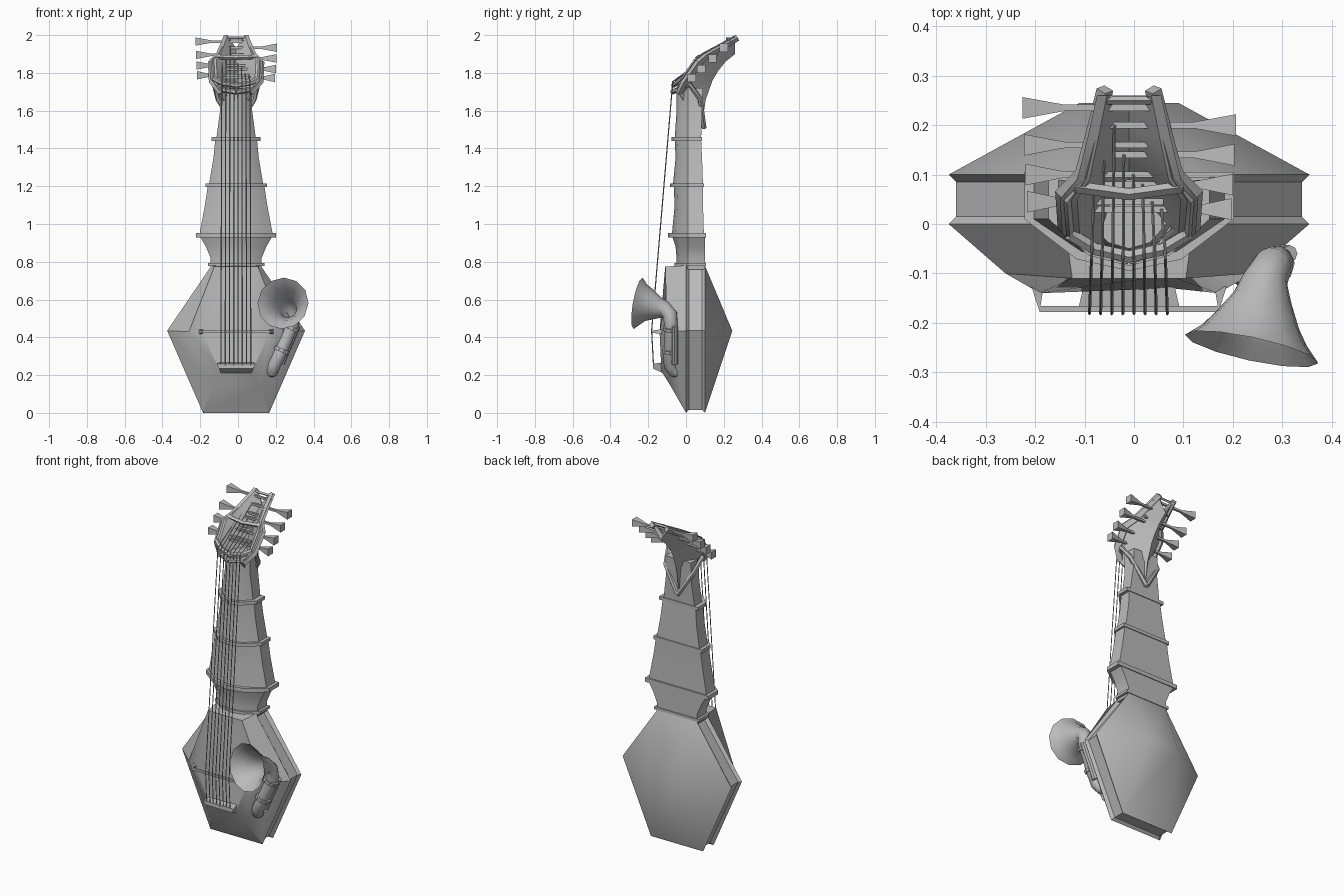
import bpy, bmesh, math
from mathutils import Vector

cube = bpy.data.objects.get("Cube")
if cube:
    bpy.data.objects.remove(cube, do_unlink=True)

CX = -0.01  # centre line of the instrument
parts = []


def material(name, v):
    m = bpy.data.materials.new(name)
    m.use_nodes = True
    m.diffuse_color = (v, v, v, 1)
    m.node_tree.nodes["Principled BSDF"].inputs["Base Color"].default_value = (v, v, v, 1)
    return m


GREY = material("plain grey", 0.5)


def loft(name, rings, caps=(True, True), shift=CX, angle=35):
    """Skin a list of equal-length point rings."""
    bm = bmesh.new()
    rows = [[bm.verts.new((p[0] + shift, p[1], p[2])) for p in r] for r in rings]
    n = len(rows[0])
    for a, b in zip(rows, rows[1:]):
        for i in range(n):
            j = (i + 1) % n
            bm.faces.new((a[i], a[j], b[j], b[i]))
    for use, row in zip(caps, (rows[0], rows[-1])):
        if use:
            bm.faces.new(row)
    bmesh.ops.remove_doubles(bm, verts=bm.verts, dist=0.0005)
    bmesh.ops.recalc_face_normals(bm, faces=bm.faces)
    me = bpy.data.meshes.new(name)
    bm.to_mesh(me)
    bm.free()
    me.materials.append(GREY)
    ob = bpy.data.objects.new(name, me)
    bpy.context.collection.objects.link(ob)
    parts.append((ob, angle))
    return ob


def tube(name, path, radii, sides=8, caps=(True, True), shift=CX, flat=1.0, turn=0.0):
    """Sweep a regular polygon along a path with a radius at each point."""
    pts = [Vector(p) for p in path]
    if not isinstance(radii, (list, tuple)):
        radii = [radii] * len(pts)
    rings, side = [], None
    for i, p in enumerate(pts):
        t = (pts[min(i + 1, len(pts) - 1)] - pts[max(i - 1, 0)]).normalized()
        ref = side or (Vector((0, 0, 1)) if abs(t.z) < 0.8 else Vector((1, 0, 0)))
        side = (ref - t * ref.dot(t)).normalized()
        up = t.cross(side)
        rings.append([p + radii[i] * (side * math.cos(a) + up * math.sin(a) * flat)
                      for a in (turn + 2 * math.pi * k / sides for k in range(sides))])
    return loft(name, rings, caps, shift)


# Body: stacked hexagons from the front plate to the back ridge
def hexagon(top, mid, bottom):
    (tx, ty, tz), (mx, my, mz), (bx, by, bz) = top, mid, bottom
    return [(-tx, ty, tz), (tx, ty, tz), (mx, my, mz), (bx, by, bz), (-bx, by, bz), (-mx, my, mz)]


def rim(y, inset):
    return hexagon((0.13 - inset, y, 0.78 - inset), (0.365 - inset, y, 0.435), (0.175 - inset, y, inset))


loft("body", [
    hexagon((0.08, -0.105, 0.63), (0.18, -0.14, 0.43), (0.085, -0.13, 0.22)),
    hexagon((0.115, -0.11, 0.775), (0.25, -0.1, 0.43), (0.125, -0.08, 0.14)),
    rim(0, 0), rim(0.015, 0.015), rim(0.085, 0.015), rim(0.1, 0),
    hexagon((0.1, 0.245, 0.435), (0.1, 0.245, 0.435), (0.1, 0.245, 0.435))], (True, False))


# Neck: tapering segments with a pointed front and a flat back
def outline(w, front, back, z, tilt=0):
    xy = [(-w, back), (-w, 0.01), (-0.5 * w, 0.75 * front), (0, front),
          (0.5 * w, 0.75 * front), (w, 0.01), (w, back)]
    return [(x, y, z - tilt * y) for x, y in xy]


loft("neck_base", [outline(0.135, -0.05, 0.1, 0.76), outline(0.135, -0.05, 0.1, 0.82),
                   outline(0.16, -0.055, 0.1, 0.88), outline(0.195, -0.075, 0.1, 0.94)])
loft("neck_lower", [outline(0.195, -0.075, 0.095, 0.94), outline(0.165, -0.06, 0.09, 1.1),
                    outline(0.15, -0.065, 0.09, 1.2)])
loft("neck_middle", [outline(0.145, -0.07, 0.09, 1.2), outline(0.12, -0.055, 0.085, 1.35),
                     outline(0.11, -0.06, 0.08, 1.45)])
loft("neck_upper", [outline(0.105, -0.06, 0.08, 1.45), outline(0.085, -0.05, 0.085, 1.6),
                    outline(0.085, -0.05, 0.09, 1.72)])
for name, w, f, b, z, h in (("neck_ring_1", 0.15, -0.06, 0.105, 0.785, 0.008),
                            ("neck_ring_2", 0.212, -0.095, 0.105, 0.94, 0.012),
                            ("neck_ring_3", 0.163, -0.085, 0.095, 1.205, 0.01),
                            ("neck_ring_4", 0.13, -0.078, 0.085, 1.45, 0.01)):
    loft(name, [outline(w, f, b, z - h), outline(w, f, b, z + h)])

# Headstock: an open trough with thick rails and a keel, curving backwards
stations = [(0.09, -0.05, 1.71, 0.08, 1.5, 0.03), (0.135, -0.02, 1.77, 0.105, 1.66, 0.035),
            (0.14, 0.05, 1.87, 0.14, 1.76, 0.035), (0.105, 0.09, 1.905, 0.17, 1.81, 0.025),
            (0.085, 0.17, 1.95, 0.21, 1.86, 0.022), (0.065, 0.26, 2.0, 0.26, 1.9, 0.02)]
loft("headstock", [[(-w, y, z), (-w + t, y, z), (0, ky - 0.02, kz + 0.03),
                    (w - t, y, z), (w, y, z), (0, ky, kz)] for w, y, z, ky, kz, t in stations])
for s, side in ((1, "left"), (-1, "right")):
    tube(side + "_rail", [(s * (w - 0.016), y + 0.012, z - 0.015) for w, y, z, *_ in stations],
         [0.02, 0.026, 0.026, 0.021, 0.019, 0.017], 4, turn=math.pi / 4)
    tube(side + "_collar", [(0, -0.07, 1.7), (s * 0.07, -0.045, 1.71), (s * 0.115, 0.02, 1.74),
                            (s * 0.095, 0.075, 1.66), (0, 0.095, 1.51)], 0.014, 6)
tube("nut", [(-0.12, -0.02, 1.77), (-0.07, -0.05, 1.745), (0, -0.065, 1.735),
             (0.07, -0.05, 1.745), (0.12, -0.02, 1.77)], 0.014, 6)
tube("upper_crossbar", [(-0.11, 0.075, 1.885), (0, 0.06, 1.88), (0.11, 0.075, 1.885)], 0.012, 4)
tube("tip_crossbar", [(-0.06, 0.25, 1.985), (0.06, 0.25, 1.985)], 0.008, 4)


# Tuning pegs: shafts across the trough with flared flat heads
def peg_height(y):
    return 1.745 + 0.94 * y


peg_y = [0.235, 0.2, 0.16, 0.14, 0.1, 0.08, 0.045, 0.03]
for i, y in enumerate(peg_y):
    s = 1 if i % 2 else -1
    z = peg_height(y)
    reach = 0.216 - 0.003 * (i // 2)
    tube(f"peg_{i + 1}", [(-s * 0.07, y, z), (s * 0.13, y, z), (s * 0.15, y, z), (s * reach, y, z)],
         [0.009, 0.009, 0.014, 0.031], 4, turn=math.pi / 4)

# Bridge and tailpiece
tube("bridge", [(-0.185, -0.125, 0.43), (-0.18, -0.172, 0.43), (0.18, -0.172, 0.43), (0.185, -0.125, 0.43)],
     [0.018, 0.009, 0.009, 0.018], 4, turn=math.pi / 4)
loft("tailpiece", [[(-w, y, z0), (w, y, z0), (w * 1.15, y, z1), (-w * 1.15, y, z1)]
                   for w, y, z0, z1 in ((0.075, -0.1, 0.2, 0.27), (0.09, -0.175, 0.235, 0.26))])

# Strings: tailpiece, bridge, nut, then a peg
string_pegs = [2, 0, 1, 3, 4, 5, 6, 7]
for i, p in enumerate(string_pegs):
    x = -0.08 + 0.0225 * i
    y = peg_y[p]
    tube(f"string_{i + 1}", [(x, -0.172, 0.25), (x, -0.182, 0.435), (x * 0.95, -0.07, 1.755),
                             (x * 0.85, y, peg_height(y) + 0.01)], 0.003, 4)

# Horn: flared bell, elbow and a slanted pipe on the left of the body
tube("horn", [(0.238, -0.253, 0.58), (0.244, -0.225, 0.575), (0.25, -0.195, 0.57), (0.26, -0.15, 0.555),
              (0.267, -0.11, 0.545), (0.28, -0.085, 0.52), (0.288, -0.08, 0.47), (0.26, -0.08, 0.4),
              (0.225, -0.085, 0.32), (0.192, -0.085, 0.25), (0.18, -0.065, 0.22), (0.17, -0.03, 0.215)],
     [0.138, 0.108, 0.086, 0.06, 0.045, 0.04, 0.036, 0.035, 0.035, 0.034, 0.032, 0.03],
     12, (False, True), 0)
tube("thin_pipe", [(0.315, -0.06, 0.46), (0.29, -0.06, 0.4), (0.255, -0.06, 0.32), (0.23, -0.06, 0.26)],
     0.017, 8, shift=0)
for i, (x, y, z) in enumerate(((0.28, -0.08, 0.45), (0.23, -0.084, 0.332))):
    tube(f"horn_band_{i + 1}", [(x + 0.004, y, z + 0.009), (x - 0.004, y, z - 0.009)], 0.045, 10, shift=0)

# Smooth shading with sharp edges kept
bpy.ops.object.select_all(action="DESELECT")
for ob, angle in parts:
    ob.select_set(True)
    bpy.context.view_layer.objects.active = ob
    bpy.ops.object.shade_smooth_by_angle(angle=math.radians(angle))
    ob.select_set(False)
